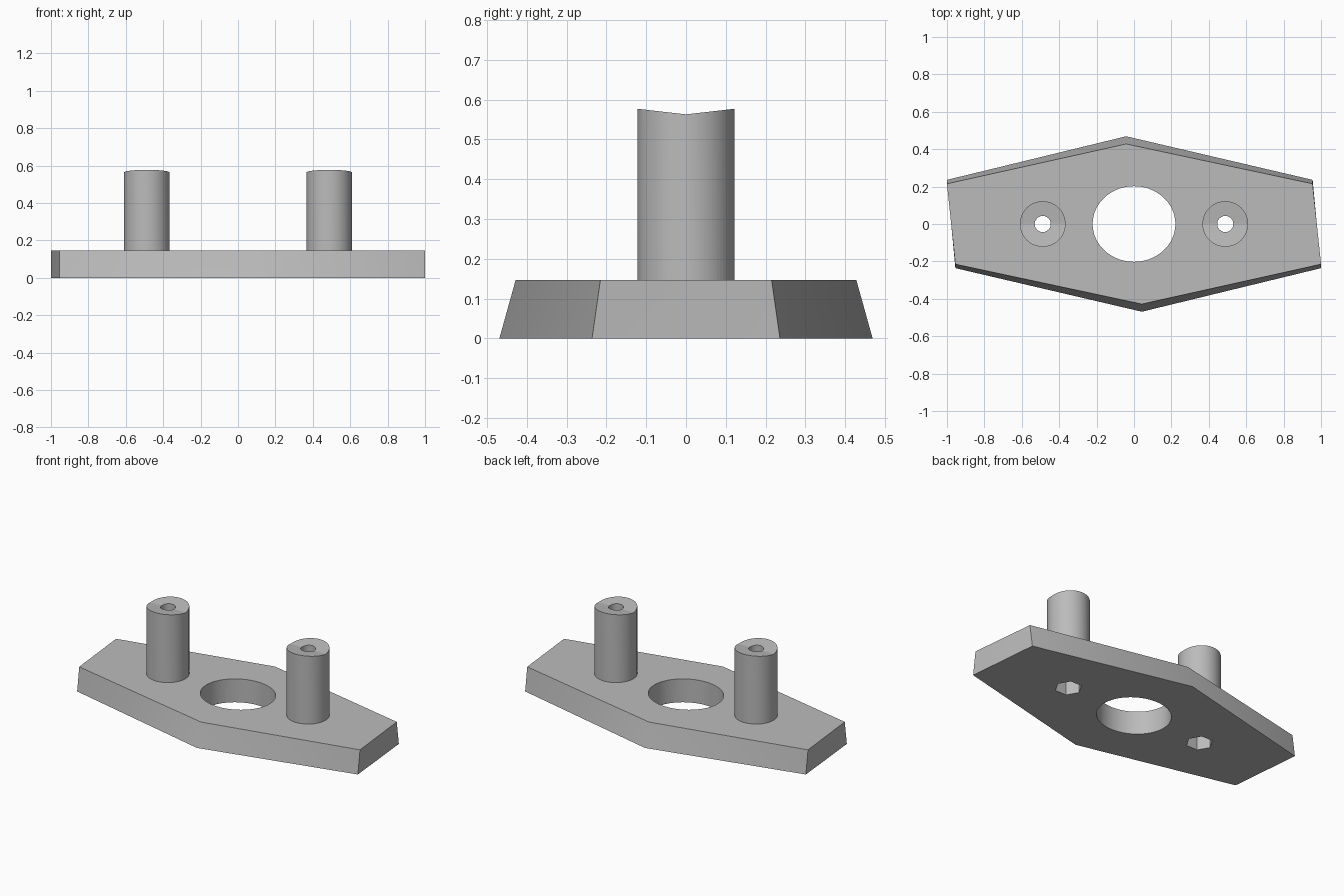
import bpy, bmesh, math

cube = bpy.data.objects.get("Cube")
if cube:
    bpy.data.objects.remove(cube)

PLATE_TOP = 0.147
POST_X, POST_R = 0.488, 0.122
POST_LOW, POST_HIGH = 0.563, 0.577

grey = bpy.data.materials.new("plain grey")
grey.use_nodes = True
colour = (0.5, 0.5, 0.5, 1)
grey.diffuse_color = colour
grey.node_tree.nodes["Principled BSDF"].inputs["Base Color"].default_value = colour


def make_object(name, bm):
    bmesh.ops.recalc_face_normals(bm, faces=bm.faces)
    mesh = bpy.data.meshes.new(name)
    bm.to_mesh(mesh)
    bm.free()
    mesh.materials.append(grey)
    obj = bpy.data.objects.new(name, mesh)
    bpy.context.collection.objects.link(obj)
    return obj


def loft(name, lower, upper):
    """Solid between two matching rings of points."""
    bm = bmesh.new()
    a = [bm.verts.new(p) for p in lower]
    b = [bm.verts.new(p) for p in upper]
    bm.faces.new(a)
    bm.faces.new(b)
    for i in range(len(a)):
        j = (i + 1) % len(a)
        bm.faces.new((a[i], a[j], b[j], b[i]))
    bmesh.ops.triangulate(bm, faces=[f for f in bm.faces if len(f.verts) == 4])
    return make_object(name, bm)


def ring(x, rx, ry, z, sides):
    angles = [2 * math.pi * i / sides for i in range(sides)]
    return [(x + rx * math.cos(t), ry * math.sin(t), z) for t in angles]


def prism(name, x, rx, ry, z0, z1, sides):
    return loft(name, ring(x, rx, ry, z0, sides), ring(x, rx, ry, z1, sides))


def combine(target, other, operation):
    mod = target.modifiers.new(operation, "BOOLEAN")
    mod.operation = operation
    mod.solver = "EXACT"
    mod.object = other
    other.hide_render = True
    bpy.context.view_layer.objects.active = target
    bpy.ops.object.modifier_apply(modifier=mod.name)
    bpy.data.objects.remove(other)


# Six-sided plate, with point symmetry and sloping long sides
def outline(mid_y, end_y, z):
    half = [(-1, end_y, z), (-0.042, mid_y, z), (0.955, end_y, z)]
    return half + [(-x, -y, z) for x, y, z in half]


plate = loft("plate_with_posts", outline(0.469, 0.236, 0), outline(0.428, 0.215, PLATE_TOP))

# Round posts whose tops dip along the middle
for x in (-POST_X, POST_X):
    post = prism("post", x, POST_R, POST_R, 0.1, 1, 64)
    bm = bmesh.new()
    slope = (POST_HIGH - POST_LOW) / POST_R
    profile = [(-0.3, 1.2), (-0.3, POST_LOW + 0.3 * slope), (0, POST_LOW),
               (0.3, POST_LOW + 0.3 * slope), (0.3, 1.2)]
    face = bm.faces.new([bm.verts.new((x - 0.2, y, z)) for y, z in profile])
    grown = bmesh.ops.extrude_face_region(bm, geom=[face])["geom"]
    bmesh.ops.translate(bm, vec=(0.4, 0, 0),
                        verts=[v for v in grown if isinstance(v, bmesh.types.BMVert)])
    combine(post, make_object("post_top_cutter", bm), "DIFFERENCE")
    combine(plate, post, "UNION")

# Centre opening
combine(plate, prism("centre_cutter", 0, 0.221, 0.202, -0.1, 0.3, 96), "DIFFERENCE")

# Screw holes and six-sided nut pockets
for x in (-POST_X, POST_X):
    combine(plate, prism("screw_cutter", x, 0.043, 0.043, -0.1, 0.8, 32), "DIFFERENCE")
    combine(plate, prism("nut_cutter", x, 0.078, 0.078, -0.1, 0.13, 6), "DIFFERENCE")

bpy.ops.object.select_all(action="DESELECT")
plate.select_set(True)
bpy.context.view_layer.objects.active = plate
bpy.ops.object.shade_smooth_by_angle(angle=math.radians(30))
